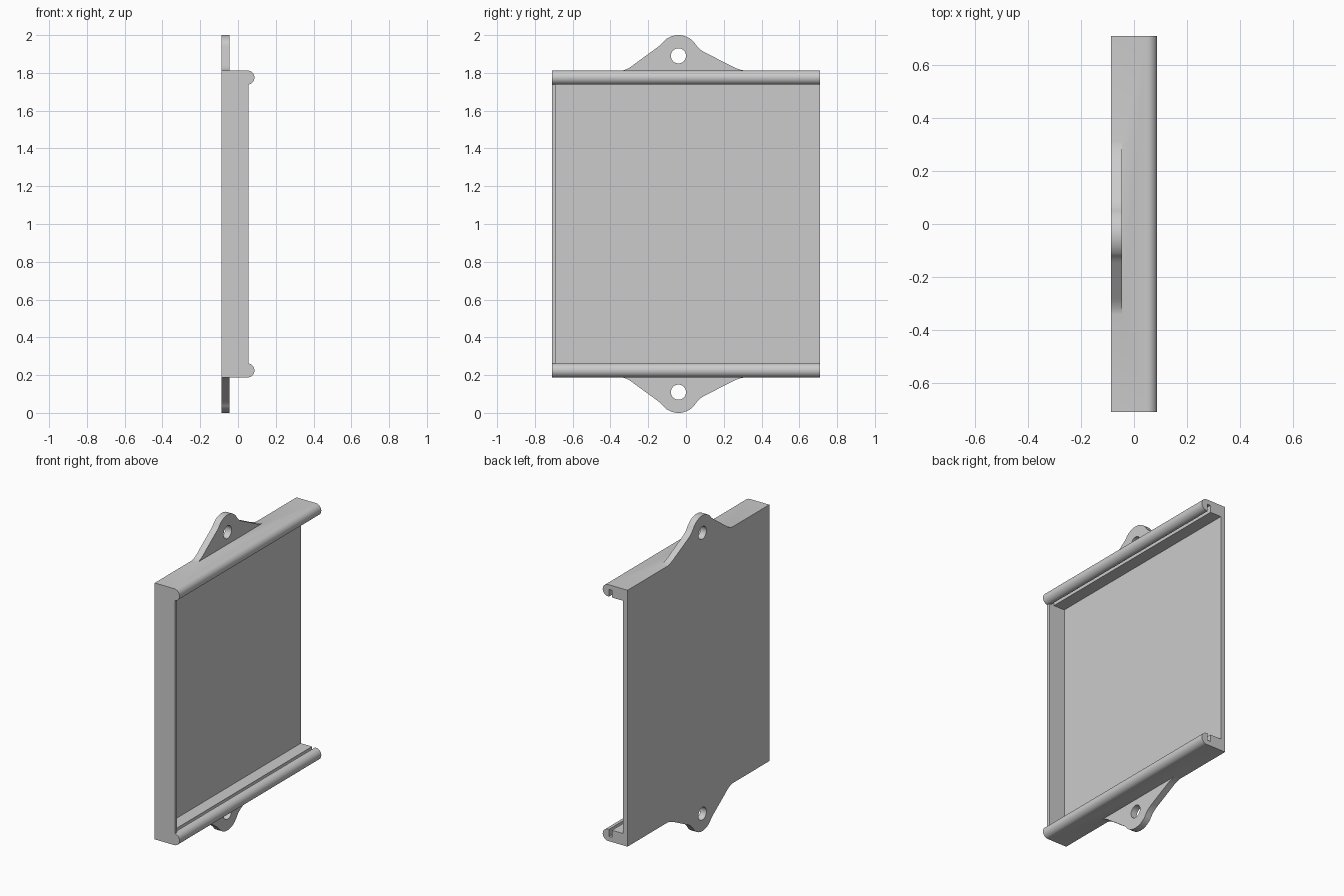
import bpy, bmesh
from math import cos, sin, radians
from mathutils import Vector

if "Cube" in bpy.data.objects:
    bpy.data.objects.remove(bpy.data.objects["Cube"])

gray = bpy.data.materials.new("light_gray")
gray.use_nodes = True
gray.diffuse_color = (0.6, 0.6, 0.6, 1)
gray.node_tree.nodes["Principled BSDF"].inputs["Base Color"].default_value = (0.6, 0.6, 0.6, 1)

BACK, LENGTH, HALF = -0.087, 0.71, 0.8125   # back plane, half length, half body height


def arc(cx, cy, r, start, end, n):
    angles = [radians(start + (end - start) * i / n) for i in range(n + 1)]
    return [(cx + r * cos(a), cy + r * sin(a)) for a in angles]


def bezier(a, b, c, n=8):
    a, b, c = Vector(a), Vector(b), Vector(c)
    return [tuple(a.lerp(b, i / n).lerp(b.lerp(c, i / n), i / n)) for i in range(n + 1)]


def prism(name, loops, low, high, place):
    """Extrude filled loops from low to high; place maps (u, v, depth) to x, y, z."""
    curve = bpy.data.curves.new(name, "CURVE")
    curve.dimensions = "2D"
    curve.fill_mode = "BOTH"
    curve.extrude = (high - low) / 2
    for loop in loops:
        spline = curve.splines.new("POLY")
        spline.points.add(len(loop) - 1)
        for point, (u, v) in zip(spline.points, loop):
            point.co = (u, v, 0, 1)
        spline.use_cyclic_u = True
    temp = bpy.data.objects.new(name + "_outline", curve)
    bpy.context.collection.objects.link(temp)
    bpy.context.view_layer.update()
    mesh = bpy.data.meshes.new_from_object(
        temp.evaluated_get(bpy.context.evaluated_depsgraph_get()))
    bpy.data.objects.remove(temp)
    bm = bmesh.new()
    bm.from_mesh(mesh)
    for v in bm.verts:
        v.co = place(v.co.x, v.co.y, v.co.z + (low + high) / 2)
    bmesh.ops.remove_doubles(bm, verts=bm.verts, dist=0.0001)
    bmesh.ops.recalc_face_normals(bm, faces=bm.faces)
    bm.to_mesh(mesh)
    bm.free()
    mesh.materials.clear()
    mesh.materials.append(gray)
    obj = bpy.data.objects.new(name, mesh)
    obj.location.z = 1
    bpy.context.collection.objects.link(obj)
    return obj


def along_y(u, v, d):
    return (u, d, v)


# Back plate with hooked, grooved rails at top and bottom
lip = 0.7375
half = [(BACK, HALF)] + arc(0.0495, 0.775, 0.0375, 90, -90, 16) + [
    (0.043, lip), (0.043, 0.783), (0.022, 0.783), (0.022, lip), (-0.056, lip)]
outline = half + [(x, -z) for x, z in reversed(half)]
holder = prism("holder_body", [outline], -LENGTH, LENGTH, along_y)

# Closed end wall, also plugging the grooves
wall = [(-0.07, -0.79), (0.055, -0.79), (0.055, 0.79), (-0.07, 0.79)]
parts = [prism("end_wall", [wall], -LENGTH, -0.69, along_y)]

# Mounting ears with screw holes
right_flank = bezier((0.044, 0.961), (0.07, 0.92), (0.112, 0.902))
right_foot = bezier((0.23, 0.842), (0.275, 0.8165), (0.31, HALF))
left_foot = bezier((-0.34, HALF), (-0.31, 0.8165), (-0.275, 0.845))
left_flank = bezier((-0.15, 0.936), (-0.128, 0.952), (-0.118, 0.967), 4)
ear = ([(-0.34, 0.78), (0.31, 0.78)] + right_foot[::-1] + right_flank[::-1]
       + arc(-0.04, 0.89, 0.11, 45, 132, 20) + left_flank[::-1] + left_foot[::-1])
hole = arc(-0.04, 0.89, 0.04, 0, 348.75, 31)
for name, side in (("top_ear", 1), ("bottom_ear", -1)):
    parts.append(prism(name, [ear, hole], BACK, -0.045,
                       lambda u, v, d, s=side: (d, u, s * v)))

# Fuse the parts into one casting
for part in parts:
    mod = holder.modifiers.new(part.name, "BOOLEAN")
    mod.operation = "UNION"
    mod.solver = "EXACT"
    mod.object = part
bpy.context.view_layer.update()
fused = bpy.data.meshes.new_from_object(
    holder.evaluated_get(bpy.context.evaluated_depsgraph_get()))
holder.modifiers.clear()
holder.data = fused
for part in parts:
    bpy.data.objects.remove(part)

bpy.ops.object.select_all(action="DESELECT")
holder.select_set(True)
bpy.context.view_layer.objects.active = holder
bpy.ops.object.shade_smooth_by_angle(angle=radians(30))
